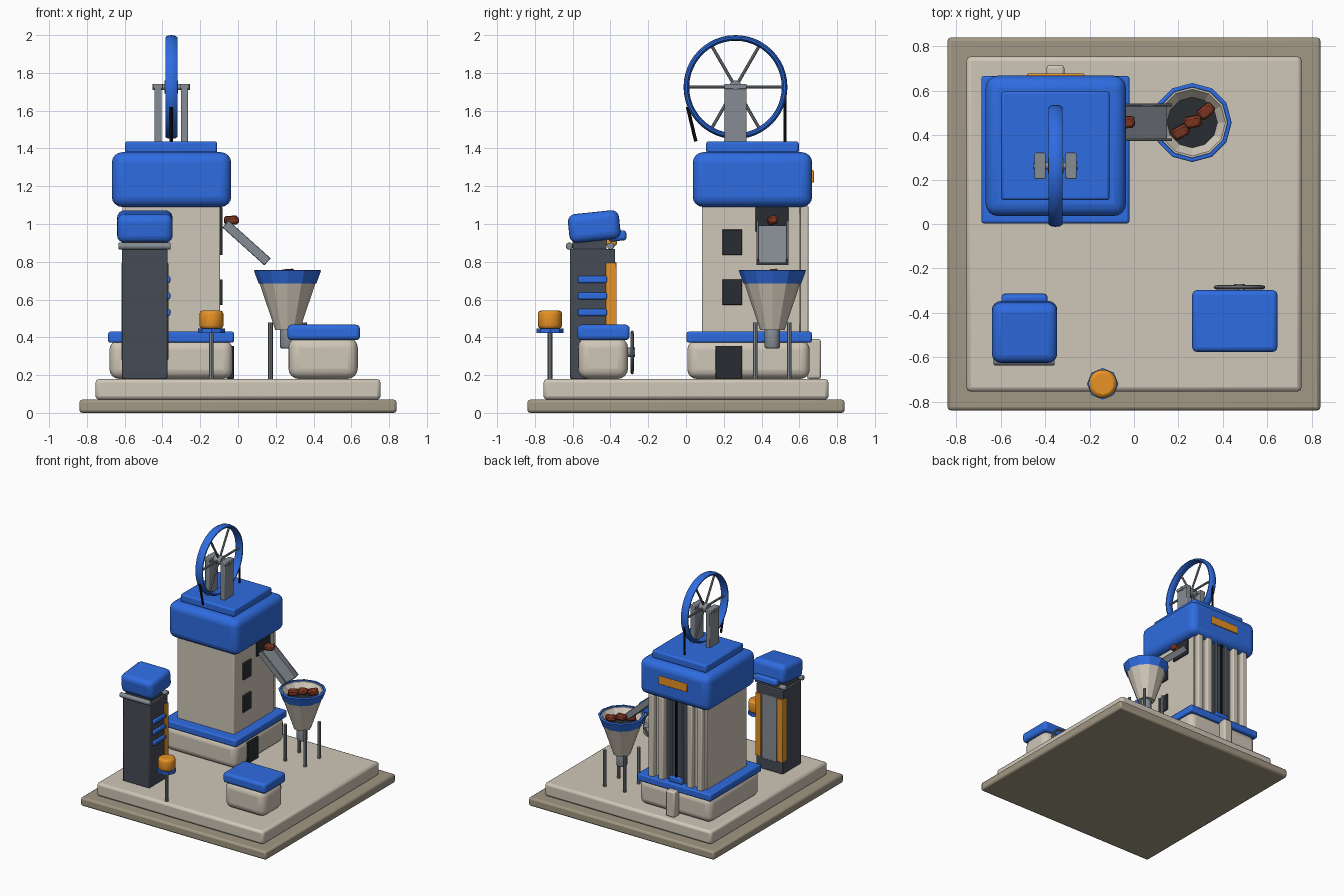
import bpy, bmesh, math
from mathutils import Vector, Matrix

if "Cube" in bpy.data.objects:
    bpy.data.objects.remove(bpy.data.objects["Cube"])

def mat(name, r, g, b):
    m = bpy.data.materials.new(name)
    m.diffuse_color = [((c / 255) ** 2.2) for c in (r, g, b)] + [1]
    m.use_nodes = True
    m.node_tree.nodes["Principled BSDF"].inputs["Base Color"].default_value = m.diffuse_color
    return m

BEIGE = mat("beige", 206, 197, 182)
TAN = mat("tan", 160, 150, 130)
BLUE = mat("blue", 50, 108, 224)
DARK = mat("dark", 45, 49, 53)
SLATE = mat("slate", 72, 76, 86)
GREY = mat("grey", 132, 139, 146)
ORANGE = mat("orange", 230, 145, 42)
ORE = mat("ore", 128, 58, 40)
ROPE = mat("rope", 25, 25, 27)

def finish(name, bm, m, loc=(0, 0, 0), rot=(0, 0, 0), bevel=0, seg=3, smooth=True):
    me = bpy.data.meshes.new(name)
    bmesh.ops.recalc_face_normals(bm, faces=bm.faces)
    bm.to_mesh(me)
    bm.free()
    me.materials.append(m)
    ob = bpy.data.objects.new(name, me)
    bpy.context.collection.objects.link(ob)
    ob.location, ob.rotation_euler = loc, rot
    if bevel:
        md = ob.modifiers.new("bevel", "BEVEL")
        md.width, md.segments, md.limit_method = bevel, seg, "ANGLE"
    if smooth:
        bpy.ops.object.select_all(action="DESELECT")
        ob.select_set(True)
        bpy.context.view_layer.objects.active = ob
        bpy.ops.object.shade_smooth_by_angle(angle=math.radians(35))
    return ob

def box(name, x, y, z, m, bevel=0.005, seg=2, rot=(0, 0, 0)):
    """Box from (min, max) ranges, turned about its own centre."""
    bm = bmesh.new()
    bmesh.ops.create_cube(bm, size=1)
    bmesh.ops.scale(bm, vec=(x[1] - x[0], y[1] - y[0], z[1] - z[0]), verts=bm.verts)
    return finish(name, bm, m, [sum(r) / 2 for r in (x, y, z)], rot, bevel, seg)

def rod(name, a, b, r, m, sides=10, bevel=0):
    a, b = Vector(a), Vector(b)
    bm = bmesh.new()
    bmesh.ops.create_cone(bm, cap_ends=True, segments=sides, radius1=r, radius2=r, depth=(b - a).length)
    return finish(name, bm, m, (a + b) / 2, (b - a).to_track_quat("Z", "Y").to_euler(), bevel, 2)

def lathe(name, profile, m, loc, sides, smooth=False):
    """Closed (radius, z) profile spun about z."""
    bm = bmesh.new()
    vs = [bm.verts.new((r, 0, z)) for r, z in profile]
    es = [bm.edges.new((vs[i], vs[(i + 1) % len(vs)])) for i in range(len(vs))]
    bmesh.ops.spin(bm, geom=vs + es, cent=(0, 0, 0), axis=(0, 0, 1), angle=2 * math.pi, steps=sides)
    bmesh.ops.remove_doubles(bm, verts=bm.verts, dist=1e-4)
    return finish(name, bm, m, loc, smooth=smooth)

def ring(name, R, rad, wide, m, loc, rot, n=48, k=10):
    """Torus about z with an elliptical section."""
    t = 2 * math.pi / k
    prof = [(R + rad * math.cos(i * t), wide * math.sin(i * t)) for i in range(k)]
    ob = lathe(name, prof, m, loc, n, True)
    ob.rotation_euler = rot
    return ob

# stepped ground slab
box("base_lower", (-.84, .84), (-.84, .84), (0, .07), TAN, .015)
box("base_upper", (-.755, .755), (-.755, .755), (.07, .18), BEIGE, .02)

# tower
TX = -.353
box("tower_plinth", (-.68, -.028), (.007, .655), (.18, .385), BEIGE, .05, 4)
box("tower_trim", (-.687, -.021), (.003, .666), (.372, .43), BLUE, .01)
box("tower_shaft", (-.612, -.095), (.085, .605), (.42, 1.12), BEIGE, .005)
box("tower_cap", (-.668, -.036), (.036, .668), (1.09, 1.38), BLUE, .055, 4)
box("tower_roof", (-.598, -.11), (.107, .597), (1.375, 1.438), BLUE, .012)
box("tower_door", (-.06, -.02), (.155, .297), (.18, .355), DARK)
for i, z in enumerate((.57, .835)):
    box(f"tower_window_{i}", (-.12, -.082), (.192, .297), (z, z + .137), DARK)
box("chute_opening", (-.12, -.082), (.367, .542), (.96, 1.09), DARK)
box("back_plate", (-.482, -.222), (.65, .677), (1.22, 1.285), ORANGE)
box("back_stub", (-.394, -.314), (.64, .715), (.18, .39), BEIGE, .012)

# hoist guides on the tower back
for i, dx in enumerate((-.22, -.13, .13, .22)):
    box(f"hoist_guide_{i}", (TX + dx - .024, TX + dx + .024), (.595, .648), (.42, 1.1), BEIGE, .008)
box("hoist_recess", (TX - .1, TX + .1), (.59, .61), (.43, 1.09), SLATE, 0)
for i, dx in enumerate((-.05, .05)):
    rod(f"hoist_rail_{i}", (TX + dx, .625, .43), (TX + dx, .625, 1.1), .01, GREY)
rod("hoist_cable", (TX, .63, .47), (TX, .63, 1.1), .008, ROPE, 8)
box("hoist_cage", (TX - .06, TX + .06), (.608, .645), (.43, .475), BLUE, .008)

# winding wheel
WC = Vector((TX, .262, 1.725))
ring("wheel_rim", .26, .015, .033, BLUE, WC, (0, math.pi / 2, 0))
for i in range(6):
    d = Vector((0, math.cos(i * math.pi / 3), math.sin(i * math.pi / 3)))
    rod(f"wheel_spoke_{i}", WC, WC + d * .255, .0085, GREY, 8)
rod("wheel_hub", WC - Vector((.035, 0, 0)), WC + Vector((.035, 0, 0)), .035, GREY, 16)
rod("wheel_axle", WC - Vector((.1, 0, 0)), WC + Vector((.1, 0, 0)), .016, GREY, 12)
for i, s in enumerate((-1, 1)):
    x = TX + s * .07
    box(f"wheel_post_{i}", (x - .019, x + .019), (.203, .321), (1.43, 1.725), GREY)
    box(f"wheel_bearing_{i}", (x - .025, x + .025), (.203, .321), (1.715, 1.742), GREY)
rod("rope_front", (TX, .008, 1.62), (TX, .052, 1.437), .009, ROPE, 8)
rod("rope_back", (TX, .523, 1.67), (TX, .523, 1.437), .008, ROPE, 8)

# discharge chute, built flat then tilted
tilt = Matrix.Translation((.045, .458, .9)) @ Matrix.Rotation(math.radians(42), 4, "Y")
for name, y, z, m in (("chute_floor", (-.082, .082), (-.025, -.008), GREY),
                      ("chute_side_near", (-.085, -.072), (-.025, .025), GREY),
                      ("chute_side_far", (.072, .085), (-.025, .025), GREY)):
    ob = box(name, (-.15, .15), y, z, m, .003, 1)
    ob.matrix_world = tilt @ Matrix.Translation(ob.location)

# hopper
H = (.262, .457, 0)
lathe("hopper_cone", [(0, .44), (.065, .44), (.153, .70), (.165, .748), (.15, .748), (.112, .70), (0, .70)], BEIGE, H, 12)
lathe("hopper_rim", [(.148, .69), (.153, .685), (.178, .753), (.172, .757), (.16, .757)], BLUE, H, 12)
lathe("hopper_fill", [(0, .69), (.112, .69), (.114, .705), (0, .71)], DARK, H, 12)
rod("hopper_neck", (H[0], H[1], .34), (H[0], H[1], .45), .043, GREY, 10, .012)
for i, (sx, sy) in enumerate(((-1, -1), (1, -1), (1, 1), (-1, 1))):
    x, y = H[0] + sx * .09, H[1] + sy * .09
    rod(f"hopper_leg_{i}", (x, y, .17), (x, y, .478), .0125, GREY, 8)
for i, (x, y, z, a) in enumerate(((.21, .415, .732, .5), (.265, .46, .738, .2), (.325, .508, .732, .7), (-.035, .458, 1.02, .1))):
    box(f"ore_{i}", (x - .038, x + .038), (y - .026, y + .026), (z - .022, z + .022), ORE, .01, 1, (.1, -.08, a))

# machine cabinet with tilted head
box("cabinet_body", (-.614, -.374), (-.614, -.375), (.18, .868), SLATE, .006)
box("cabinet_screen", (-.562, -.426), (-.39, -.369), (.27, .8), GREY, .004)
for i, x in enumerate((-.618, -.42)):
    box(f"cabinet_light_{i}", (x, x + .051), (-.423, -.367), (.28, .793), ORANGE, .004)
for i, z in enumerate((.532, .619, .706)):
    box(f"cabinet_slat_{i}", (-.39, -.358), (-.572, -.418), (z - .018, z + .018), BLUE, .008)
for i, y in enumerate((-.618, -.398)):
    rod(f"cabinet_roller_{i}", (-.632, y, .883), (-.357, y, .883), .019, GREY, 14, .005)
box("cabinet_neck", (-.6, -.39), (-.6, -.42), (.86, .92), SLATE)
box("cabinet_head", (-.64, -.346), (-.622, -.35), (.91, 1.063), BLUE, .04, 4, (math.radians(6), 0, 0))
box("cabinet_visor", (-.597, -.39), (-.41, -.315), (.91, .963), BLUE, .015, 2, (math.radians(6), 0, 0))
box("cabinet_lamp", (-.58, -.405), (-.488, -.365), (.885, .925), ORANGE, .012)

# blower box with rear fan
box("blower_body", (.267, .634), (-.572, -.307), (.18, .4), BEIGE, .055, 4)
box("blower_lid", (.262, .646), (-.576, -.298), (.385, .467), BLUE, .022, 3)
FC = Vector((.475, -.285, .32))
rod("fan_hub", FC - Vector((0, .03, 0)), FC + Vector((0, .014, 0)), .025, GREY, 12)
ring("fan_ring", .108, .008, .008, GREY, FC, (math.pi / 2, 0, 0), 32, 8)
for i in range(4):
    a = i * math.pi / 2 + .15
    ob = box(f"fan_blade_{i}", (.01, .105), (-.003, .003), (-.018, .018), GREY, 0)
    ob.matrix_world = (Matrix.Translation(FC) @ Matrix.Rotation(a, 4, "Y")
                       @ Matrix.Rotation(.4, 4, "X") @ Matrix.Translation(ob.location))

# signal button on a post
P = (-.141, -.72)
rod("button_post", (*P, .17), (*P, .43), .0125, GREY, 8)
rod("button_plate", (*P, .424), (*P, .446), .071, BLUE, 8)
rod("button_knob", (*P, .445), (*P, .542), .067, ORANGE, 10, .018)
